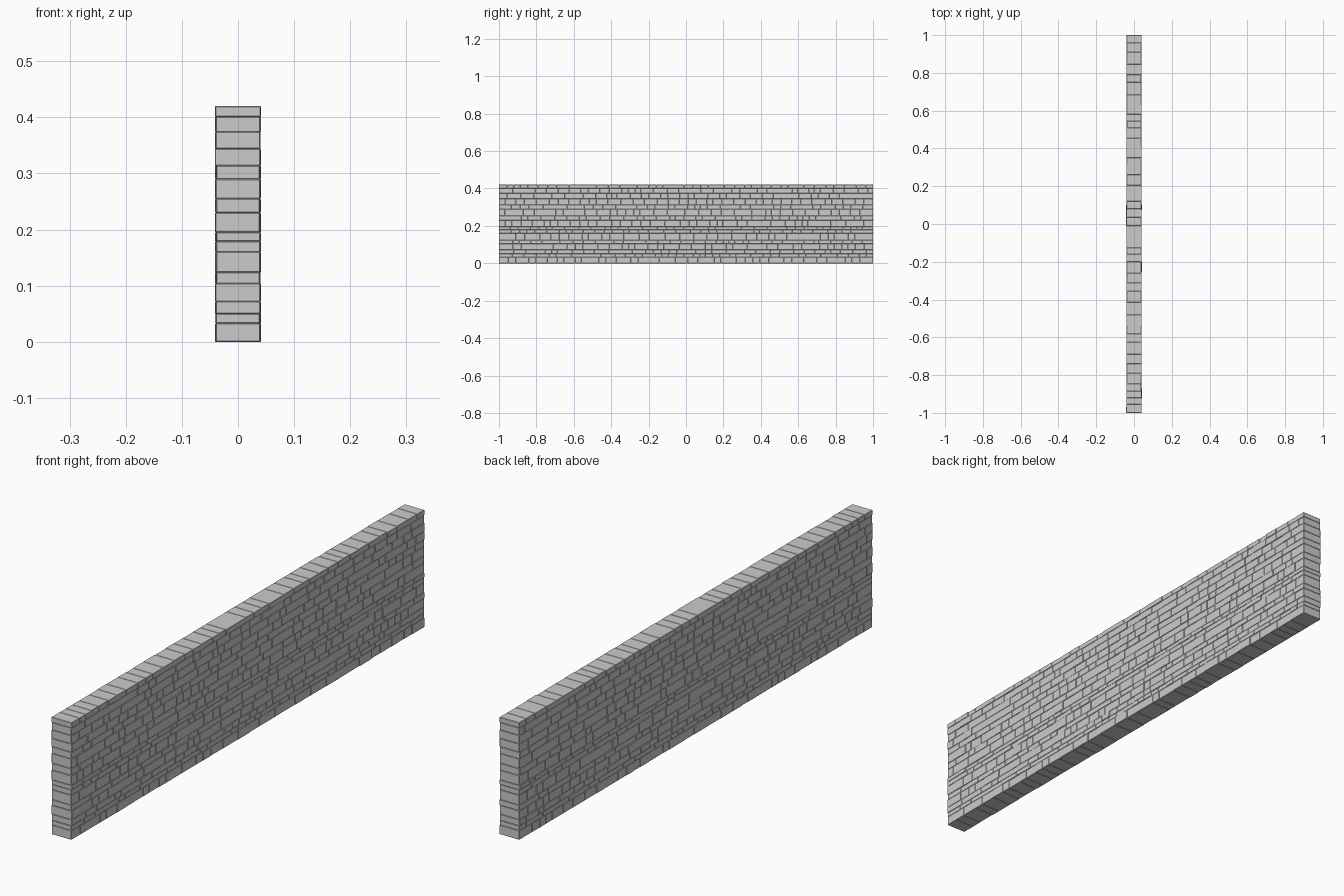
import bpy, bmesh, random
from mathutils import Matrix, Vector

if "Cube" in bpy.data.objects:
    bpy.data.objects.remove(bpy.data.objects["Cube"])

random.seed(7)

# Heights of the bed joints between courses
BEDS = [0, .033, .05, .072, .104, .124, .16, .179, .195, .23,
        .255, .29, .314, .344, .374, .401, .42]
# Joints of the top course, seen from above
TOP_JOINTS = [-1, -.955, -.92, -.885, -.845, -.79, -.74, -.69, -.625, -.58, -.54,
              -.48, -.415, -.355, -.31, -.26, -.20, -.16, -.125, -.01, .035, .08,
              .12, .205, .26, .315, .35, .405, .455, .51, .545, .58, .63, .685,
              .75, .79, .845, .91, .96, 1]
HALF_DEPTH = 0.04
CHAMFER = 0.0012


def random_joints():
    """Irregular vertical joints from one end of the wall to the other."""
    widths = [random.uniform(.028, .08) for _ in range(37)]
    scale = 2 / sum(widths)
    joints = [-1.0]
    for w in widths:
        joints.append(joints[-1] + w * scale)
    return joints


def add_stone(bm, y0, y1, z0, z1):
    """One dressed stone through the full thickness, slightly in or out of line."""
    depth = 2 * (HALF_DEPTH + random.uniform(-.0015, .0005))
    size = Vector((depth, y1 - y0, z1 - z0))
    centre = Vector((random.uniform(-.0007, .0007), (y0 + y1) / 2, (z0 + z1) / 2))
    m = Matrix.Translation(centre) @ Matrix.Diagonal((*size, 1))
    bmesh.ops.create_cube(bm, size=1, matrix=m)


# Stone courses, bottom to top
for i, (z0, z1) in enumerate(zip(BEDS, BEDS[1:])):
    joints = TOP_JOINTS if i == len(BEDS) - 2 else random_joints()
    bm = bmesh.new()
    for y0, y1 in zip(joints, joints[1:]):
        add_stone(bm, y0, y1, z0, z1)
    mesh = bpy.data.meshes.new(f"stone_course_{i + 1}")
    bm.to_mesh(mesh)
    bm.free()
    course = bpy.data.objects.new(f"stone_course_{i + 1}", mesh)
    bpy.context.collection.objects.link(course)
    # Worn stone edges
    bevel = course.modifiers.new("worn_edges", 'BEVEL')
    bevel.width = CHAMFER
    bevel.segments = 1
